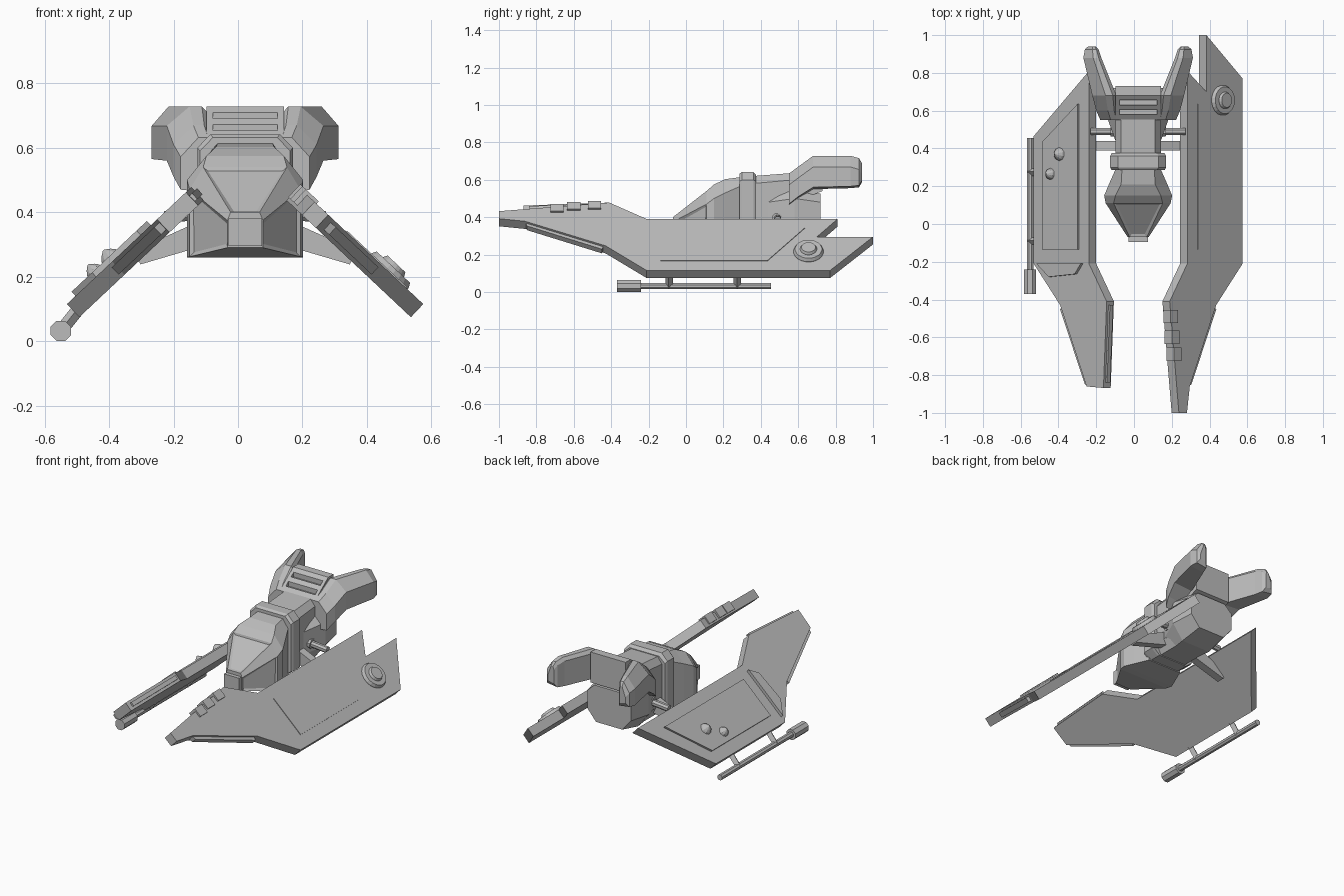
import bpy, bmesh, math
from mathutils import Vector

cube = bpy.data.objects.get("Cube")
if cube:
    bpy.data.objects.remove(cube, do_unlink=True)

CX = 0.022                      # centre line of the hull
LEFT, RIGHT = 1, -1

grey = bpy.data.materials.new("hull_grey")
grey.use_nodes = True
grey.diffuse_color = (0.5, 0.5, 0.5, 1)
grey.node_tree.nodes["Principled BSDF"].inputs["Base Color"].default_value = (0.5, 0.5, 0.5, 1)


def loft(name, rings, inset=None):
    """Skin a row of equal point rings, cap both ends, optionally sink some faces."""
    bm = bmesh.new()
    vs = [[bm.verts.new(p) for p in ring] for ring in rings]
    n = len(vs[0])
    for a, b in zip(vs, vs[1:]):
        for i in range(n):
            bm.faces.new((a[i], a[(i + 1) % n], b[(i + 1) % n], b[i]))
    bm.faces.new(vs[0])
    bm.faces.new(vs[-1])
    bmesh.ops.recalc_face_normals(bm, faces=bm.faces)
    if inset:
        bm.normal_update()
        picked = [f for f in bm.faces if inset(f.calc_center_median(), f.normal)]
        bmesh.ops.inset_individual(bm, faces=picked, thickness=0.018, depth=-0.008)
    mesh = bpy.data.meshes.new(name)
    bm.to_mesh(mesh)
    bm.free()
    mesh.materials.append(grey)
    ob = bpy.data.objects.new(name, mesh)
    bpy.context.collection.objects.link(ob)
    return ob


def rod(name, p, q, radii, sides=8):
    """Round bar from p to q; radii are spread evenly along it."""
    p, q = Vector(p), Vector(q)
    axis = (q - p).normalized()
    a = axis.orthogonal().normalized()
    b = axis.cross(a)
    rings = []
    for k, r in enumerate(radii):
        c = p.lerp(q, k / (len(radii) - 1))
        rings.append([c + r * (math.cos(t) * a + math.sin(t) * b)
                      for t in [math.tau * (i + 0.5) / sides for i in range(sides)]])
    return loft(name, rings)


def hull(name, stations, inset=None):
    """Symmetric loft along y from half profiles of (half width, z)."""
    return loft(name, [[(CX + u, y, z) for u, z in half] +
                       [(CX - u, y, z) for u, z in reversed(half)]
                       for y, half in stations], inset)


def box(name, lo, hi):
    (x0, y0, z0), (x1, y1, z1) = lo, hi
    return loft(name, [[(x0, y0, z), (x1, y0, z), (x1, y1, z), (x0, y1, z)] for z in (z0, z1)])


# Wing plane: y and outer-face height, h is the distance above the outer face
def on_wing(side, y, z, h=0.0):
    u = 0.553 - (z - 0.115) / 0.94
    return Vector((CX + side * (u + 0.686 * h), y, z + 0.728 * h))


def plate(name, side, outline, h0, h1):
    return loft(name, [[on_wing(side, y, z, h) for y, z in outline] for h in (h0, h1)])


# Wings
THICK = -0.056
leading = [(-0.21, 0.115), (-0.43, 0.247), (-0.86, 0.378)]
shoulder = [(-0.41, 0.478), (-0.21, 0.39), (0.81, 0.39)]
plate("left_wing", LEFT, leading + [(-1, 0.392), (-1, 0.432)] + shoulder +
      [(0.70, 0.295), (1.0, 0.295), (0.77, 0.115)], THICK, 0)
plate("right_wing", RIGHT, leading + [(-0.868, 0.462)] + shoulder + [(0.465, 0.115)], THICK, 0)

panel = [(-0.135, 0.34), (0.635, 0.34), (0.435, 0.165), (-0.135, 0.165)]
plate("left_wing_panel", LEFT, panel, -0.01, 0.004)
plate("right_wing_panel", RIGHT, panel, -0.01, 0.012)
for side, label in ((LEFT, "left"), (RIGHT, "right")):
    plate(label + "_leading_strip", side,
          [(-0.86, 0.385), (-0.44, 0.257), (-0.45, 0.238), (-0.85, 0.362)], -0.043, -0.012)

# Fittings along the left wing nose
for i, (y, z) in enumerate(((-0.49, 0.472), (-0.60, 0.466), (-0.69, 0.456))):
    plate(f"nose_fitting_{i + 1}", LEFT,
          [(y - 0.035, z - 0.03), (y + 0.035, z - 0.03),
           (y + 0.035, z + 0.008), (y - 0.035, z + 0.008)], -0.045, 0.01)

# Raised trim on the right wing nose and the hatch at the fold
plate("right_nose_trim", RIGHT, [(-0.84, 0.455), (-0.43, 0.47), (-0.43, 0.485), (-0.84, 0.47)], -0.04, -0.015)
plate("fold_hatch", RIGHT, [(-0.21, 0.14), (-0.21, 0.36), (-0.265, 0.33), (-0.28, 0.20)], -0.01, 0.018)

# Round disc on the left wing, two domes on the right wing
rod("disc_base", on_wing(LEFT, 0.655, 0.215, -0.01), on_wing(LEFT, 0.655, 0.215, 0.02), [0.08, 0.08, 0.072], 20)
rod("disc_cap", on_wing(LEFT, 0.655, 0.215, 0.01), on_wing(LEFT, 0.655, 0.215, 0.034), [0.045, 0.045, 0.038], 20)
for i, (y, z, r) in enumerate(((0.37, 0.25, 0.036), (0.265, 0.205, 0.031))):
    rod(f"dome_{i + 1}", on_wing(RIGHT, y, z, 0), on_wing(RIGHT, y, z, 0.044),
        [r, r, r * 0.85, r * 0.55, 0.003], 10)

# Gun under the right wing
GX, GZ = -0.55, 0.0315
rod("gun_barrel", (GX, -0.25, GZ), (GX, 0.455, GZ), [0.018, 0.018])
rod("gun_muzzle", (GX, -0.37, GZ), (GX, -0.24, GZ), [0.034, 0.034])
for i, y in enumerate((-0.09, 0.275)):
    rod(f"gun_mount_{i + 1}", (GX, y, GZ), (-0.495, y, 0.10), [0.02, 0.02], 4)

# Cockpit with sunken windows and cheek panels
hull("cockpit", [
    (-0.07, [(0.045, 0.40), (0.055, 0.375), (0.055, 0.29)]),
    (0.11, [(0.13, 0.54), (0.172, 0.47), (0.172, 0.262)]),
    (0.15, [(0.12, 0.575), (0.18, 0.50), (0.18, 0.26)]),
    (0.21, [(0.09, 0.603), (0.155, 0.53), (0.155, 0.26)]),
    (0.30, [(0.085, 0.615), (0.115, 0.57), (0.115, 0.26)])],
    lambda c, n: -0.05 < c.y < 0.1 and n.z > -0.3 and (n.z > 0.5 and abs(n.x) < 0.1 or abs(n.z) < 0.2))
box("chin_block", (CX - 0.052, -0.094, 0.295), (CX + 0.052, -0.06, 0.38))

# Collar, middle and rear body
collar = [(0.108, 0.642), (0.148, 0.60), (0.148, 0.30), (0.10, 0.265)]
hull("collar", [(0.285, [(0.10, 0.632), (0.14, 0.59), (0.14, 0.30), (0.10, 0.265)]),
                (0.30, collar), (0.36, collar),
                (0.375, [(0.10, 0.625), (0.14, 0.59), (0.14, 0.30), (0.10, 0.265)])])
hull("middle_body", [(0.36, [(0.09, 0.62), (0.12, 0.58), (0.12, 0.33), (0.09, 0.27)]),
                     (0.58, [(0.09, 0.637), (0.12, 0.60), (0.12, 0.33), (0.09, 0.27)])])
hull("rear_body", [(0.44, [(0.09, 0.52), (0.12, 0.48), (0.12, 0.34), (0.08, 0.27)]),
                   (0.58, [(0.11, 0.56), (0.17, 0.50), (0.17, 0.36), (0.10, 0.27)]),
                   (0.72, [(0.10, 0.525), (0.15, 0.48), (0.15, 0.37), (0.09, 0.30)])])

# Vent block with slots cut in its sloping face
vent = hull("vent_block", [(0.55, [(0.12, 0.632), (0.12, 0.46)]),
                           (0.68, [(0.12, 0.728), (0.12, 0.52)]),
                           (0.73, [(0.12, 0.728), (0.12, 0.54)])])
for i, y in enumerate((0.592, 0.643)):
    z = 0.632 + (y - 0.55) * 0.74
    cutter = box(f"slot_cutter_{i + 1}", (CX - 0.1, y - 0.013, z - 0.02), (CX + 0.1, y + 0.013, z + 0.04))
    cutter.hide_render = True
    cutter.hide_set(True)
    cut = vent.modifiers.new(cutter.name, "BOOLEAN")
    cut.operation = "DIFFERENCE"
    cut.object = cutter

# Swept engine pods: (y, inner, outer, bottom, top)
pod = [(0.55, 0.10, 0.20, 0.46, 0.632), (0.60, 0.11, 0.222, 0.50, 0.67),
       (0.68, 0.115, 0.243, 0.55, 0.728), (0.88, 0.195, 0.29, 0.555, 0.728),
       (0.925, 0.21, 0.282, 0.56, 0.715), (0.94, 0.225, 0.265, 0.585, 0.69)]
for side, label in ((LEFT, "left"), (RIGHT, "right")):
    loft(label + "_engine_pod", [
        [(CX + side * u, y, z) for u, z in (
            (a, lo), (b, lo + 0.01), (b, hi - 0.06), (b - 0.55 * (b - a), hi),
            (a + 0.15 * (b - a), hi), (a, hi - 0.02))]
        for y, a, b, lo, hi in pod])

# Rods and slanted struts joining the hull to the wings
for side, label in ((LEFT, "left"), (RIGHT, "right")):
    x = lambda u: CX + side * u
    rod(label + "_link_rod", (x(0.08), 0.49, 0.40), (x(0.25), 0.49, 0.385), [0.02, 0.02])
    rod(label + "_link_sleeve", (x(0.08), 0.49, 0.40), (x(0.145), 0.49, 0.395), [0.03, 0.03])
    loft(label + "_strut", [[(x(u), y, z) for u, z in
                             ((0.08, 0.40), (0.345, 0.28), (0.325, 0.238), (0.08, 0.31))]
                            for y in (0.39, 0.44)])
